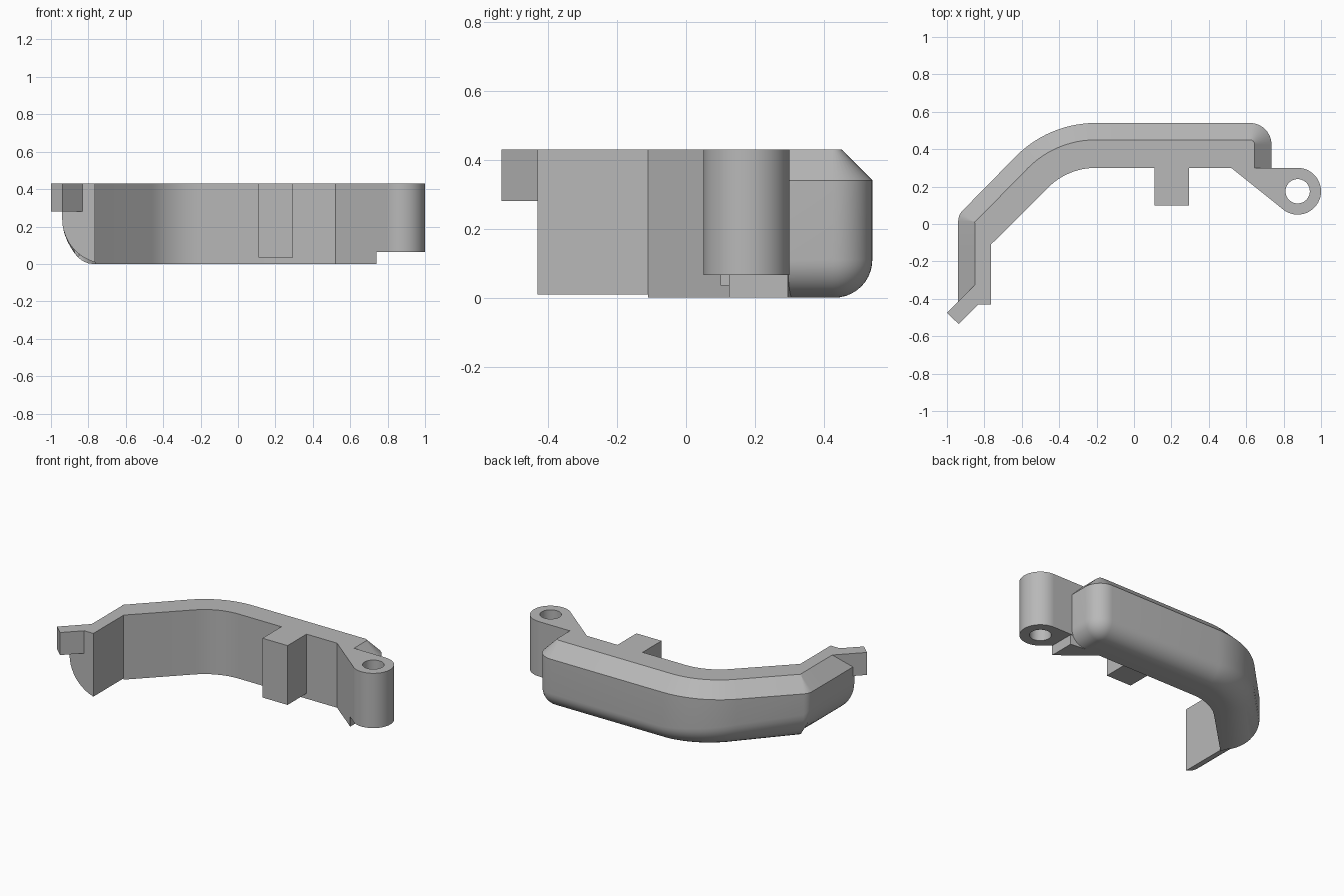
import bpy
import bmesh
import math
from mathutils import Vector

if "Cube" in bpy.data.objects:
    bpy.data.objects.remove(bpy.data.objects["Cube"])

TOP = 0.43
grey = bpy.data.materials.new("plain_grey")
grey.use_nodes = True
grey.diffuse_color = (0.48, 0.48, 0.48, 1)
grey.node_tree.nodes["Principled BSDF"].inputs["Base Color"].default_value = grey.diffuse_color


def finish(bm, name, smooth=False):
    bmesh.ops.remove_doubles(bm, verts=bm.verts, dist=0.0002)
    bmesh.ops.recalc_face_normals(bm, faces=bm.faces)
    mesh = bpy.data.meshes.new(name)
    bm.to_mesh(mesh)
    bm.free()
    mesh.materials.append(grey)
    obj = bpy.data.objects.new(name, mesh)
    bpy.context.collection.objects.link(obj)
    if smooth:
        bpy.ops.object.select_all(action="DESELECT")
        obj.select_set(True)
        bpy.context.view_layer.objects.active = obj
        bpy.ops.object.shade_smooth_by_angle(angle=math.radians(30))
    return obj


def prism(name, outline, low, high=TOP):
    bm = bmesh.new()
    face = bm.faces.new([bm.verts.new((x, y, low)) for x, y in outline])
    new = bmesh.ops.extrude_face_region(bm, geom=[face])["geom"]
    moved = [g for g in new if isinstance(g, bmesh.types.BMVert)]
    bmesh.ops.translate(bm, verts=moved, vec=(0, 0, high - low))
    return finish(bm, name)


def loft(bm, sections, closed=False):
    rings = [[bm.verts.new(p) for p in s] for s in sections]
    n = len(rings[0])
    pairs = list(zip(rings, rings[1:]))
    if closed:
        pairs.append((rings[-1], rings[0]))
    else:
        bm.faces.new(rings[0])
        bm.faces.new(rings[-1])
    for a, b in pairs:
        for i in range(n):
            j = (i + 1) % n
            bm.faces.new((a[i], a[j], b[j], b[i]))


def polar(cx, cy, r, deg):
    a = math.radians(deg)
    return Vector((cx + r * math.cos(a), cy + r * math.sin(a)))


# Curved wall: stations of outer point, inner point, outward angle, bottom radius
stations = []
for y in (-0.43, -0.11):
    stations.append((Vector((-0.94, y)), Vector((-0.765, y)), 180, 0.24))
corner = Vector((-0.765, -0.11))
for i in range(5):
    angle = 180 - 45 * i / 4
    stations.append((polar(-0.86, 0.015, 0.08, angle), corner, angle, 0.24 - 0.01 * i))
for i in range(13):
    t = i / 12
    angle = 135 - 45 * t
    stations.append((polar(-0.205, -0.06, 0.6, angle), polar(-0.205, -0.06, 0.36, angle),
                     angle, 0.17 - 0.06 * t))
inner_end = Vector((0.6, 0.3))
for i in range(11):
    angle = 90 - 9 * i
    stations.append((polar(0.62, 0.425, 0.115, angle), inner_end, angle, 0.11))
stations.append((Vector((0.735, 0.295)), Vector((0.6, 0.295)), 0, 0.11))


def wall_section(outer, inner, angle, radius):
    inward = -polar(0, 0, 1, angle)
    reach = min(radius, (inner - outer).length)
    sweep = math.acos(1 - reach / radius)
    points = [(inner, TOP), (outer + inward * 0.09, TOP), (outer, 0.34)]
    for k in range(11):
        a = sweep * k / 10
        points.append((outer + inward * radius * (1 - math.cos(a)), radius * (1 - math.sin(a))))
    points.append((inner, points[-1][1]))
    return [(p.x, p.y, z) for p, z in points]


bm = bmesh.new()
loft(bm, [wall_section(*s) for s in stations])
finish(bm, "curved_wall", True)

# Pivot ring with a through hole
bm = bmesh.new()
sections = []
for i in range(48):
    out, hole = (polar(0.875, 0.175, r, 7.5 * i) for r in (0.125, 0.065))
    sections.append([(out.x, out.y, 0.065), (out.x, out.y, TOP),
                     (hole.x, hole.y, TOP), (hole.x, hole.y, 0.065)])
loft(bm, sections, closed=True)
finish(bm, "pivot_ring", True)

# Web joining ring and wall, with a shorter foot beneath it
prism("ring_web", [(0.52, 0.3), (0.797, 0.078), (0.79, 0.175), (0.875, 0.3)], 0.065)
prism("web_foot", [(0.52, 0.3), (0.74, 0.124), (0.74, 0.295), (0.6, 0.31)], 0, 0.065)

# Front tab and angled hook
prism("front_tab", [(0.11, 0.1), (0.295, 0.1), (0.295, 0.32), (0.11, 0.32)], 0.035)
prism("end_hook", [(-1, -0.475), (-0.937, -0.535), (-0.79, -0.388), (-0.85, -0.325)], 0.28)
